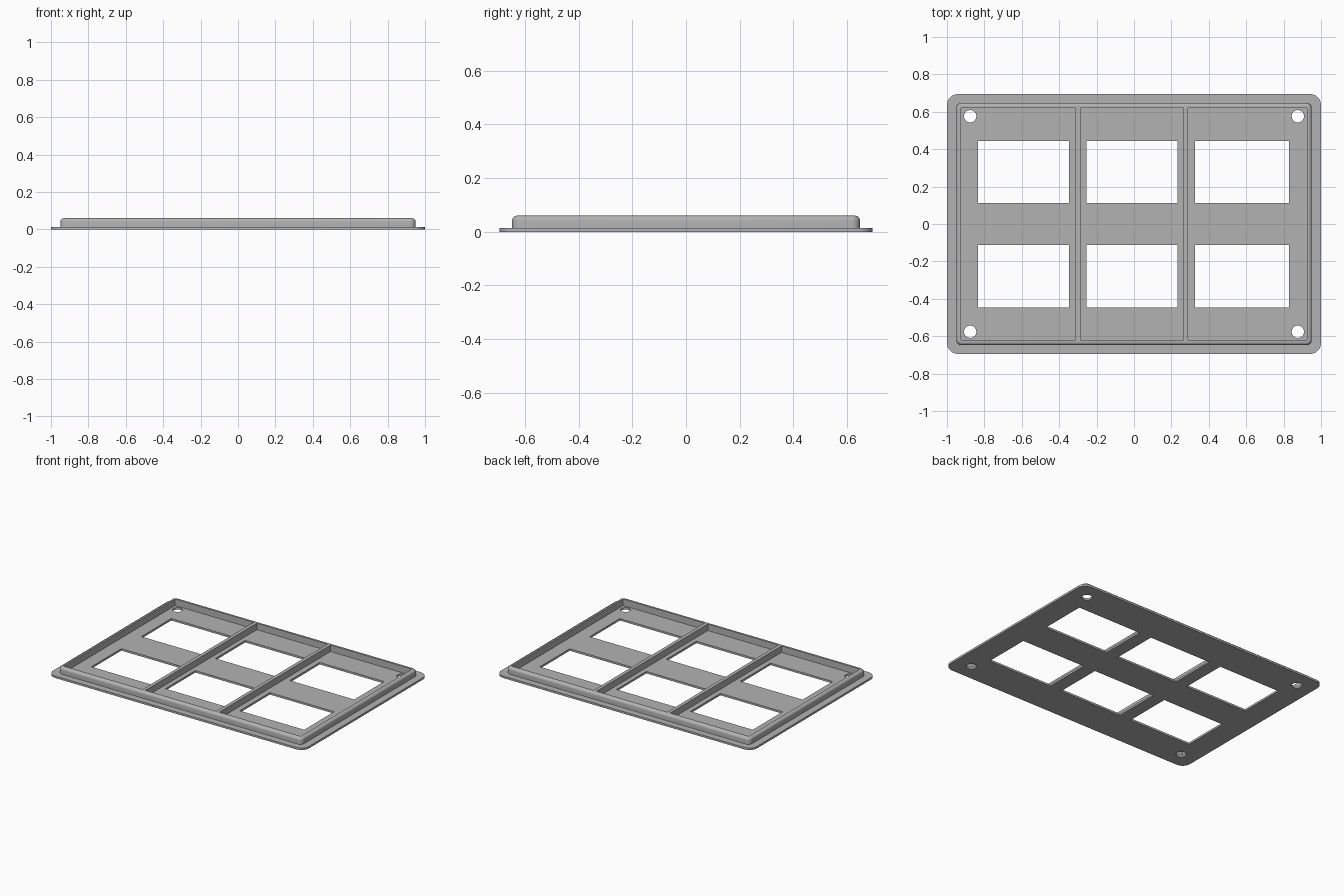
import bpy, bmesh
from math import sin, cos, pi

if "Cube" in bpy.data.objects:
    bpy.data.objects.remove(bpy.data.objects["Cube"])

PLATE_TOP, RIM_TOP = 0.014, 0.06

gray = bpy.data.materials.new("light_gray")
gray.use_nodes = True
color = (0.45, 0.45, 0.45, 1)
gray.diffuse_color = color
gray.node_tree.nodes["Principled BSDF"].inputs["Base Color"].default_value = color


def rounded_rect(hx, hy, r, steps=8):
    """Counter-clockwise outline of a rectangle with rounded corners."""
    pts = []
    for i, (sx, sy) in enumerate([(1, 1), (-1, 1), (-1, -1), (1, -1)]):
        for k in range(steps + 1):
            a = (i + k / steps) * pi / 2
            pts.append((sx * (hx - r) + r * cos(a), sy * (hy - r) + r * sin(a)))
    return pts


def circle(x, y, r, n=32):
    return [(x + r * cos(2 * pi * i / n), y + r * sin(2 * pi * i / n)) for i in range(n)]


def box_outline(x0, x1, y0, y1):
    return [(x0, y0), (x1, y0), (x1, y1), (x0, y1)]


def add_object(name, mesh):
    obj = bpy.data.objects.new(name, mesh)
    bpy.context.collection.objects.link(obj)
    mesh.materials.clear()
    mesh.materials.append(gray)
    bpy.ops.object.select_all(action='DESELECT')
    obj.select_set(True)
    bpy.context.view_layer.objects.active = obj
    bpy.ops.object.shade_smooth_by_angle(angle=0.6)
    return obj


def extruded(name, outlines, z0, z1):
    """Filled outline (further outlines become holes) extruded from z0 to z1."""
    curve = bpy.data.curves.new(name + "_outline", 'CURVE')
    curve.dimensions, curve.fill_mode = '2D', 'BOTH'
    curve.extrude = (z1 - z0) / 2
    for pts in outlines:
        spline = curve.splines.new('POLY')
        spline.points.add(len(pts) - 1)
        for p, (x, y) in zip(spline.points, pts):
            p.co = (x, y, 0, 1)
        spline.use_cyclic_u = True
    temp = bpy.data.objects.new("outline", curve)
    bpy.context.collection.objects.link(temp)
    mesh = bpy.data.meshes.new_from_object(
        temp.evaluated_get(bpy.context.evaluated_depsgraph_get()))
    bpy.data.objects.remove(temp)
    bm = bmesh.new()
    bm.from_mesh(mesh)
    bmesh.ops.remove_doubles(bm, verts=bm.verts, dist=1e-5)
    bmesh.ops.translate(bm, verts=bm.verts, vec=(0, 0, (z0 + z1) / 2))
    bmesh.ops.recalc_face_normals(bm, faces=bm.faces)
    bm.to_mesh(mesh)
    bm.free()
    return add_object(name, mesh)


def lofted_ring(name, loops):
    """Closed ring through (half_x, half_y, corner_radius, z) loops."""
    bm = bmesh.new()
    rings = [[bm.verts.new((x, y, z)) for x, y in rounded_rect(hx, hy, r)]
             for hx, hy, r, z in loops]
    n = len(rings[0])
    for a, b in zip(rings, rings[1:] + rings[:1]):
        for i in range(n):
            j = (i + 1) % n
            bm.faces.new((a[i], a[j], b[j], b[i]))
    bmesh.ops.remove_doubles(bm, verts=bm.verts, dist=1e-5)
    bmesh.ops.recalc_face_normals(bm, faces=bm.faces)
    mesh = bpy.data.meshes.new(name)
    bm.to_mesh(mesh)
    bm.free()
    return add_object(name, mesh)


# Base plate with six windows and four screw holes
outlines = [rounded_rect(1.0, 0.695, 0.06)]
for x0, x1 in [(-0.833, -0.347), (-0.255, 0.232), (0.327, 0.83)]:
    for y0, y1 in [(0.112, 0.445), (-0.447, -0.112)]:
        outlines.append(box_outline(x0, x1, y0, y1))
for sx in (-1, 1):
    for sy in (-1, 1):
        outlines.append(circle(sx * 0.876, sy * 0.576, 0.033))
extruded("base_plate", outlines, 0, PLATE_TOP)

# Raised rim with a rounded outer top edge
HX, HY, R, FILLET = 0.95, 0.648, 0.03, 0.018
loops = [(HX, HY, R, PLATE_TOP)]
for k in range(7):
    a = k / 6 * pi / 2
    inset = FILLET * (1 - cos(a))
    loops.append((HX - inset, HY - inset, R - inset, RIM_TOP - FILLET * (1 - sin(a))))
loops += [(0.925, 0.62, 0, RIM_TOP), (0.925, 0.62, 0, PLATE_TOP)]
lofted_ring("raised_rim", loops)

# Two dividers between the window columns
for name, x0, x1 in [("right_divider", -0.312, -0.287), ("left_divider", 0.264, 0.289)]:
    extruded(name, [box_outline(x0, x1, -0.62, 0.62)], PLATE_TOP, RIM_TOP)
